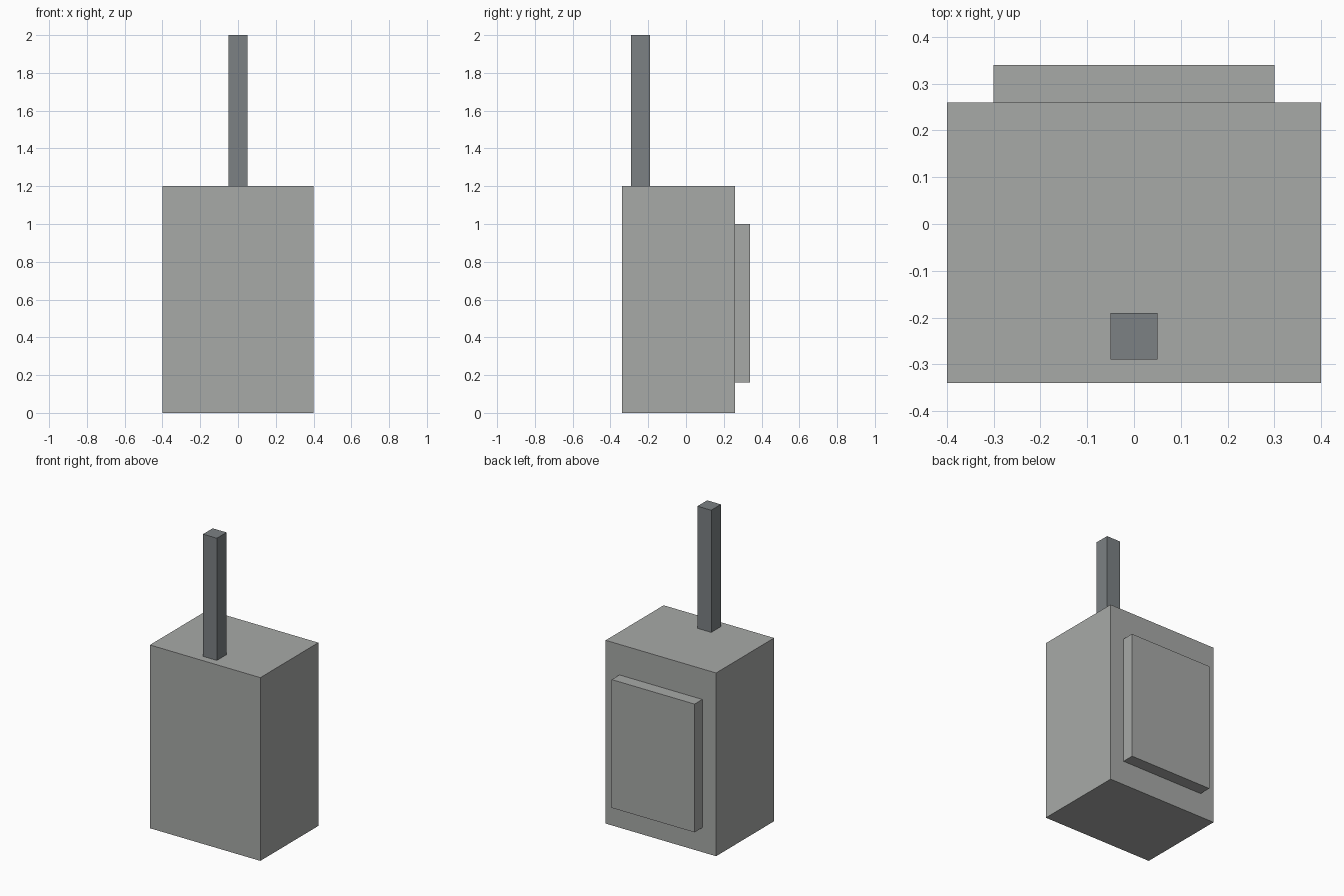
import bpy

cube = bpy.data.objects.get("Cube")
if cube:
    bpy.data.objects.remove(cube, do_unlink=True)


def make_material(name, rgb):
    mat = bpy.data.materials.new(name)
    mat.use_nodes = True
    color = (*rgb, 1.0)
    mat.diffuse_color = color
    mat.node_tree.nodes["Principled BSDF"].inputs["Base Color"].default_value = color
    return mat


def make_box(name, low, high, mat):
    """Box spanning two opposite corners."""
    center = [(a + b) / 2 for a, b in zip(low, high)]
    bpy.ops.mesh.primitive_cube_add(size=1, location=center)
    obj = bpy.context.object
    obj.name = obj.data.name = name
    obj.scale = [b - a for a, b in zip(low, high)]
    bpy.ops.object.transform_apply(location=False, rotation=False, scale=True)
    obj.data.materials.append(mat)
    return obj


light_grey = make_material("light grey", (0.39, 0.40, 0.39))
dark_grey = make_material("dark blue grey", (0.20, 0.22, 0.23))

# Main case
make_box("body", (-0.4, -0.34, 0), (0.4, 0.26, 1.2), light_grey)
# Raised plate on the back
make_box("back_panel", (-0.3, 0.26, 0.16), (0.3, 0.34, 1.0), light_grey)
# Square mast near the front edge
make_box("antenna", (-0.05, -0.29, 1.2), (0.05, -0.19, 2.0), dark_grey)
